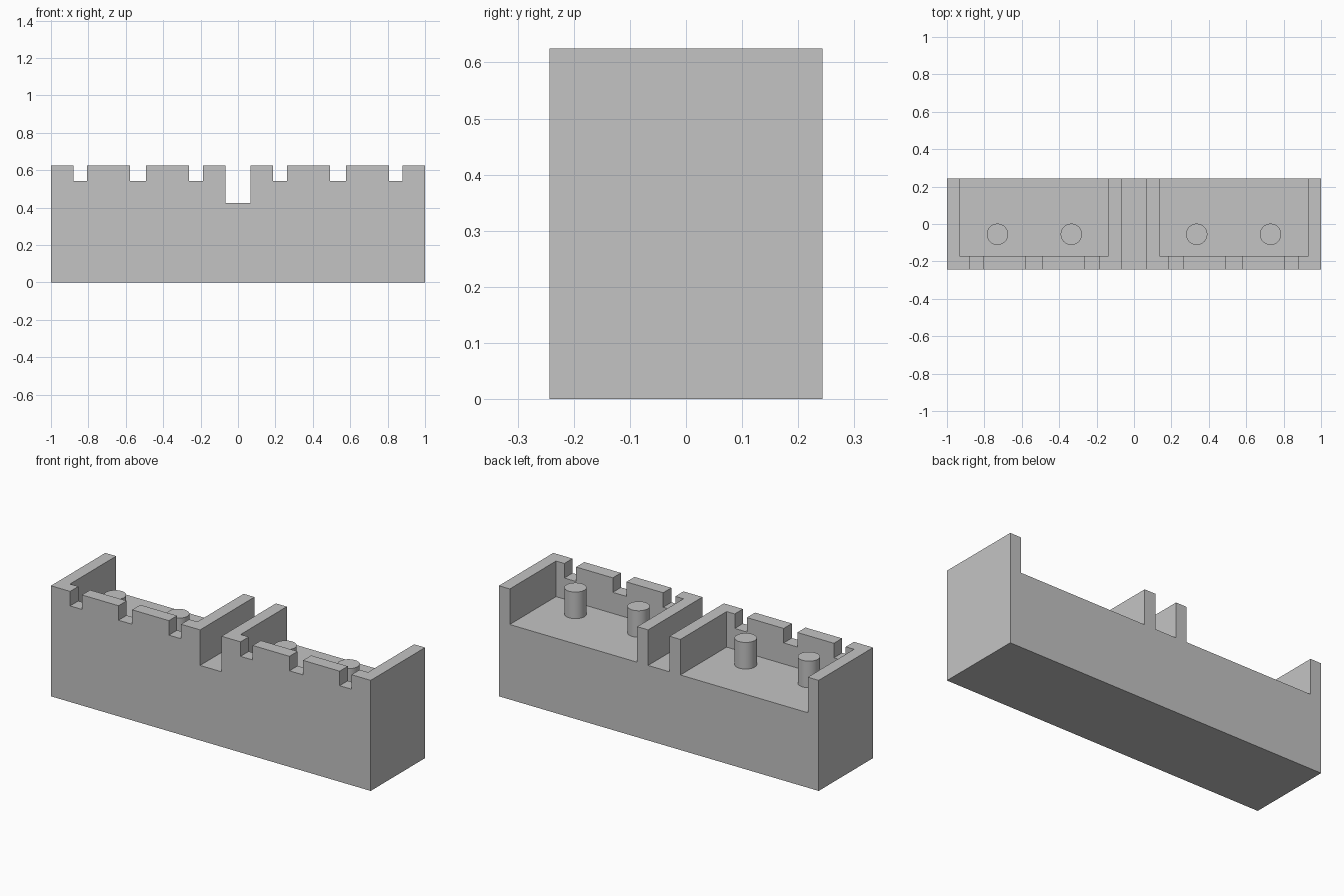
import bpy
import math

if "Cube" in bpy.data.objects:
    bpy.data.objects.remove(bpy.data.objects["Cube"], do_unlink=True)

# Main dimensions
HALF_Y = 0.243
TOP = 0.625
FLOOR = 0.424
NOTCH_Z = 0.543
WALL_Y = -0.17      # inner face of the front wall
OVER = 0.1          # how far cutters overshoot open sides

grey = bpy.data.materials.new("plain grey")
grey.use_nodes = True
colour = (0.55, 0.55, 0.55, 1)
grey.diffuse_color = colour
grey.node_tree.nodes["Principled BSDF"].inputs["Base Color"].default_value = colour


def box(name, x, y, z):
    """Box from (low, high) ranges on each axis."""
    bpy.ops.mesh.primitive_cube_add(size=1)
    ob = bpy.context.object
    ob.name = name
    for v in ob.data.vertices:
        v.co = [r[0] if c < 0 else r[1] for c, r in zip(v.co, (x, y, z))]
    ob.data.materials.append(grey)
    return ob


def cut(target, x, y, z):
    """Subtract a box from the target and drop the cutter."""
    cutter = box("cutter", x, y, z)
    cutter.hide_render = True
    mod = target.modifiers.new("cut", "BOOLEAN")
    mod.operation = "DIFFERENCE"
    mod.solver = "EXACT"
    mod.object = cutter
    bpy.context.view_layer.objects.active = target
    bpy.ops.object.modifier_apply(modifier=mod.name)
    bpy.data.objects.remove(cutter, do_unlink=True)


# Solid block with a through slot in the middle
body = box("block_body", (-1, 1), (-HALF_Y, HALF_Y), (0, TOP))
cut(body, (-0.067, 0.067), (-HALF_Y - OVER, HALF_Y + OVER), (FLOOR, TOP + OVER))

for side, label in ((1, "left"), (-1, "right")):
    def span(a, b):
        return sorted((side * a, side * b))

    # Pocket open at the back, then notches through the front wall
    cut(body, span(0.135, 0.932), (WALL_Y, HALF_Y + OVER), (FLOOR, TOP + OVER))
    for a, b in ((0.186, 0.262), (0.492, 0.577), (0.806, 0.88)):
        cut(body, span(a, b), (-HALF_Y - OVER, WALL_Y + 0.03), (NOTCH_Z, TOP + OVER))

    # Round pegs standing on the pocket floor
    for x, place in ((0.335, "inner"), (0.73, "outer")):
        height = 0.15
        bpy.ops.mesh.primitive_cylinder_add(
            vertices=48, radius=0.057, depth=height,
            location=(side * x, -0.055, FLOOR + height / 2))
        peg = bpy.context.object
        peg.name = f"{label}_{place}_peg"
        peg.data.materials.append(grey)
        bpy.ops.object.shade_smooth_by_angle(angle=math.radians(30))
